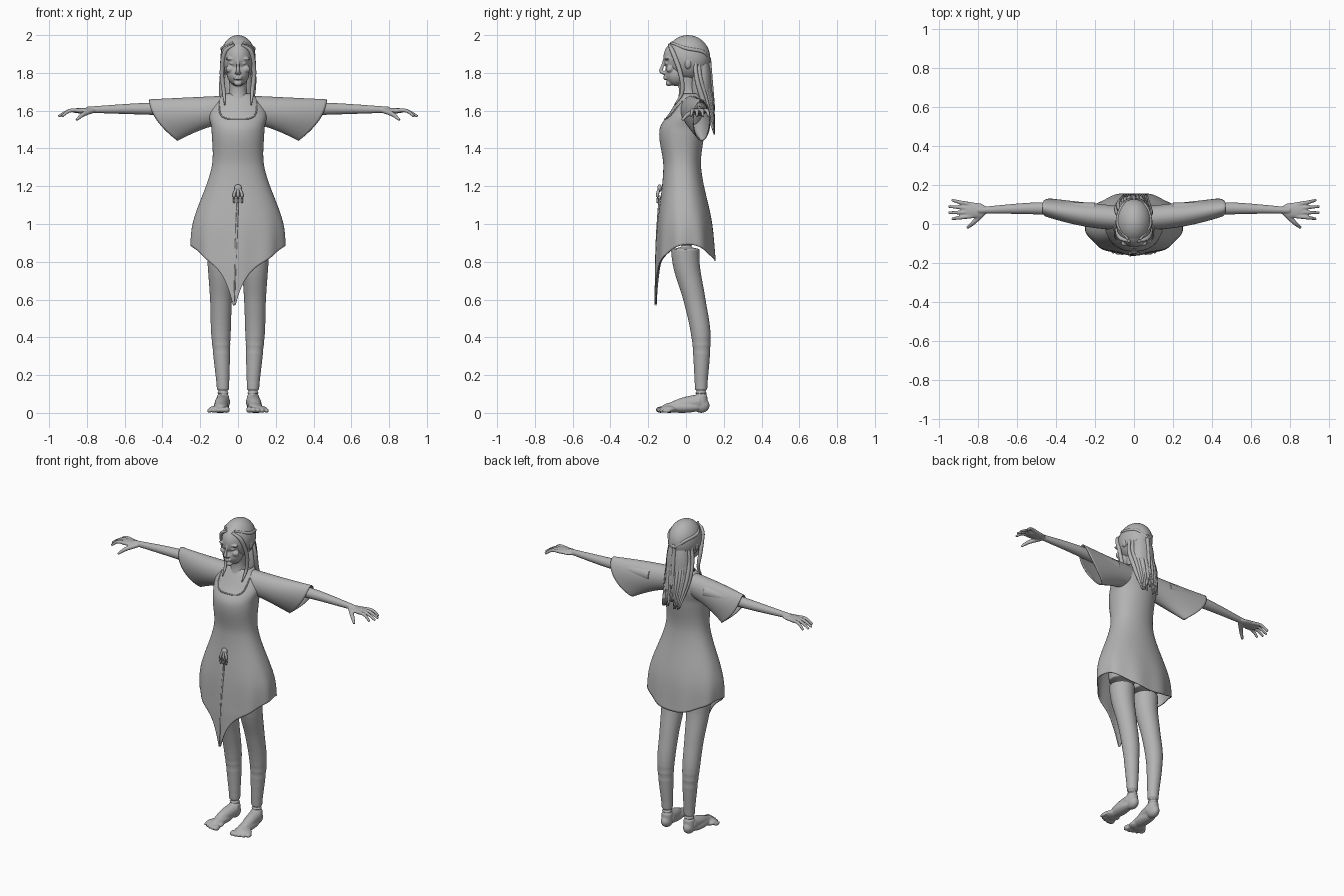
import bpy
import bmesh
import random
from math import sin, cos, pi, asin, exp, sqrt, copysign
from mathutils import Vector

random.seed(4)
if "Cube" in bpy.data.objects:
    bpy.data.objects.remove(bpy.data.objects["Cube"])

grey = bpy.data.materials.new("plain_grey")
grey.use_nodes = True
shade = (0.45, 0.45, 0.45, 1)
grey.diffuse_color = shade
grey.node_tree.nodes["Principled BSDF"].inputs["Base Color"].default_value = shade


def sample(rows, position):
    """Smooth interpolation of rows whose first column is the parameter."""
    position = min(max(position, rows[0][0]), rows[-1][0])
    i = 0
    while i < len(rows) - 2 and position > rows[i + 1][0]:
        i += 1
    start, end = rows[i], rows[i + 1]
    before, after = rows[max(i - 1, 0)], rows[min(i + 2, len(rows) - 1)]
    span = end[0] - start[0]
    u = (position - start[0]) / span
    ease = u * u * (3 - 2 * u)
    values = []
    for a, b, p, n in zip(start[1:], end[1:], before[1:], after[1:]):
        slope_a = (b - p) / (end[0] - before[0]) * span
        slope_b = (n - a) / (after[0] - start[0]) * span
        curve = slope_a * u * (1 - u) ** 2 - slope_b * u * u * (1 - u)
        values.append(a + (b - a) * ease + curve)
    return values


def skin(bm, rings, cap=True):
    """Join rings of points into a closed or open surface."""
    loops = [[bm.verts.new(point) for point in ring] for ring in rings]
    for lower, upper in zip(loops, loops[1:]):
        for i in range(len(lower)):
            bm.faces.new((lower[i - 1], lower[i], upper[i], upper[i - 1]))
    if cap:
        bm.faces.new(loops[0])
        bm.faces.new(loops[-1])


def tube(bm, points, sides=14, steps=6):
    """Rounded limb or strand; points hold x, y, z and radius."""
    rows = [(i, *point) for i, point in enumerate(points)]
    count = (len(points) - 1) * steps
    path = [sample(rows, k / steps) for k in range(count + 1)]
    rings = []
    for k, (x, y, z, radius) in enumerate(path):
        ahead, behind = path[min(k + 1, count)], path[max(k - 1, 0)]
        direction = Vector(ahead[:3]) - Vector(behind[:3])
        turn = direction.to_track_quat('Z', 'Y')
        angles = [2 * pi * i / sides for i in range(sides)]
        rings.append([Vector((x, y, z)) + turn @ Vector((cos(w), sin(w), 0)) * radius
                      for w in angles])
    skin(bm, rings)


def ball(bm, centre, size):
    sphere = bmesh.ops.create_uvsphere(bm, u_segments=32, v_segments=20, radius=1)
    for vert in sphere["verts"]:
        vert.co = Vector([c + s * p for c, s, p in zip(centre, size, vert.co)])


def finish(name, bm, mirror=False, voxel=0, thickness=0):
    bmesh.ops.recalc_face_normals(bm, faces=bm.faces)
    mesh = bpy.data.meshes.new(name)
    bm.to_mesh(mesh)
    bm.free()
    mesh.materials.append(grey)
    mesh.polygons.foreach_set("use_smooth", [True] * len(mesh.polygons))
    part = bpy.data.objects.new(name, mesh)
    bpy.context.collection.objects.link(part)
    if thickness:
        cloth = part.modifiers.new("cloth", 'SOLIDIFY')
        cloth.thickness, cloth.offset = thickness, -1
    if voxel:
        fuse = part.modifiers.new("fuse", 'REMESH')
        fuse.mode, fuse.voxel_size, fuse.use_smooth_shade = 'VOXEL', voxel, True
        soften = part.modifiers.new("soften", 'SMOOTH')
        soften.factor, soften.iterations = 0.5, 3
    if mirror:
        part.modifiers.new("other_side", 'MIRROR').use_mirror_merge = False


# Dress: each profile row holds height, half width, front and back
profile = [(.8, .25, -.16, .16), (1, .24, -.15, .14), (1.3, .14, -.12, .08),
           (1.5, .14, -.14, .1), (1.6, .15, -.08, .11), (1.7, .07, -.02, .08)]


def dress_point(angle, z):
    half_width, front, back = sample(profile, z)
    folding = min(max((1.1 - z) * 4, 0), 1)
    fold = 1 + .02 * folding * cos(9 * angle)
    depth = copysign(abs(cos(angle)) ** .85, cos(angle)) * fold
    y = (front + back) / 2 - (back - front) / 2 * depth
    return half_width * fold * sin(angle), y, z


def hem_height(angle):
    tip = exp(-5 * abs(angle + .08))
    return .84 - .05 * cos(2 * angle) - .015 * cos(angle) - .235 * tip


bm = bmesh.new()
top, rows, columns = 1.69, 70, 120
angles = [2 * pi * i / columns - pi for i in range(columns)]
skin(bm, [[dress_point(w, top + (hem_height(w) - top) * k / rows) for w in angles]
          for k in range(rows + 1)], cap=False)
finish("dress", bm, thickness=.006)

# Neckline edge, laid on the dress as a rounded U
bm = bmesh.new()
edge = []
for k in range(25):
    angle = pi * k / 24
    x = copysign(.1 * sqrt(abs(cos(angle))), -cos(angle))
    z = 1.65 - .095 * sqrt(abs(sin(angle)))
    y = dress_point(asin(x / sample(profile, z)[0]), z)[1]
    edge.append((x, y, z, .004))
tube(bm, edge, sides=8, steps=3)
finish("neckline_trim", bm)

# Waist tie with three loops and a hanging cord
bm = bmesh.new()
ball(bm, (0, -.14, 1.19), (.02, .012, .02))
for x in (-.02, 0, .02):
    tube(bm, [(0, -.14, 1.2, .006), (x, -.15, 1.16, .008), (x, -.15, 1.11, .005)])
tube(bm, [(0, -.14, 1.15, .005), (-.01, -.155, .9, .006), (-.02, -.165, .57, .002)])
finish("waist_tie", bm)

# Flared sleeves with a slanted, drooping opening
bm = bmesh.new()
rings = []
for k in range(31):
    t = k / 30
    upper = Vector((.05 + .42 * t, 0, 1.68 - .02 * t))
    lower = Vector((.07 + .25 * t, 0, 1.53 - .09 * t ** 1.5))
    front, back = -.03 + .065 * t * t, .09 + .04 * t
    ring = []
    for i in range(40):
        angle = 2 * pi * i / 40
        point = (upper + lower) / 2 + (upper - lower) / 2 * cos(angle)
        point.x += .035 * t * sin(angle) ** 2
        point.y = (front + back) / 2 + (back - front) / 2 * sin(angle)
        ring.append(point)
    rings.append(ring)
skin(bm, rings, cap=False)
finish("sleeve", bm, mirror=True, thickness=.006)

# Arms, palms, fingers and thumbs
bm = bmesh.new()
tube(bm, [(.2, .07, 1.61, .04), (.5, .08, 1.61, .031), (.8, .07, 1.605, .016)], sides=24)
ball(bm, (.82, .07, 1.6), (.07, .04, .015))
for i in range(4):
    y = .1 - .02 * i
    tip = .96 - .018 * abs(i - 1.5)
    spread = .122 - .032 * i
    tube(bm, [(.83, y, 1.6, .011), (.89, (y + spread) / 2, 1.6, .01), (tip, spread, 1.57, .007)])
tube(bm, [(.77, .06, 1.6, .014), (.82, .01, 1.58, .012), (.855, -.02, 1.55, .007)])
finish("arm", bm, mirror=True, voxel=.004)

# Legs, feet and toes
bm = bmesh.new()
tube(bm, [(.09, 0, 1, .085), (.09, 0, .8, .072), (.09, .045, .6, .058), (.09, .08, .4, .051),
          (.08, .08, .15, .034), (.08, .08, .05, .034)], sides=28)
ball(bm, (.08, .08, .04), (.033, .045, .04))
tube(bm, [(.08, .07, .06, .04), (.09, -.02, .045, .035), (.1, -.11, .02, .02)])
ball(bm, (.09, -.02, .03), (.04, .11, .03))
ball(bm, (.1, -.09, .02), (.056, .045, .02))
for i in range(5):
    radius = .017 - .0015 * i
    ball(bm, (.06 + .023 * i, .002 * i * i - .135, radius), (radius, .025, radius))
finish("leg", bm, mirror=True, voxel=.005)

# Head, face and neck
bm = bmesh.new()
ball(bm, (0, -.02, 1.88), (.077, .1, .1))
ball(bm, (0, -.05, 1.8), (.06, .062, .07))
tube(bm, [(0, .02, 1.62, .08), (0, .01, 1.7, .048), (0, 0, 1.8, .05)], sides=24)
tube(bm, [(0, -.112, 1.88, .007), (0, -.125, 1.835, .008), (0, -.132, 1.81, .011),
          (0, -.11, 1.795, .008)])
for side in (-1, 1):
    ball(bm, (side * .034, -.1, 1.875), (.034, .014, .008))
    ball(bm, (side * .04, -.085, 1.82), (.025, .02, .02))
    ball(bm, (side * .03, -.1, 1.85), (.014, .012, .008))
    ball(bm, (side * .01, -.118, 1.8), (.008, .01, .007))
    ball(bm, (side * .08, .01, 1.85), (.016, .02, .03))
for z in (1.768, 1.78):
    ball(bm, (0, -.108, z), (.024, .012, .005))
ball(bm, (0, -.09, 1.745), (.022, .018, .015))
finish("head", bm, voxel=.004)

# Hair: crown, back fall, loose strands, front locks and braids
bm = bmesh.new()
ball(bm, (0, .01, 1.88), (.093, .118, .12))
ball(bm, (0, .08, 1.72), (.078, .055, .2))
for k in range(15):
    u = k / 7 - 1
    bend = sqrt(1 - .75 * u * u)
    sway = random.uniform(-.01, .01)
    tube(bm, [(.065 * u, .1 * bend, 1.9, .008), (.085 * u, .11 * bend, 1.78, .012),
              (.08 * u + sway, .05 + .085 * bend, 1.65, .013),
              (.06 * u - sway, .15, 1.5 + sway * 3, .004)])
for side in (-1, 1):
    tube(bm, [(side * .02, -.09, 1.95, .006), (side * .07, -.07, 1.91, .012),
              (side * .085, -.03, 1.8, .012), (side * .075, -.02, 1.7, .01),
              (side * .07, -.06, 1.63, .003)])
    tube(bm, [(side * .03, -.08, 1.96, .006), (side * .083, 0, 1.93, .009),
              (side * .06, .09, 1.91, .01), (0, .125, 1.86, .01)])
tube(bm, [(0, .12, 1.88, .012), (0, .13, 1.75, .013), (0, .15, 1.6, .005)])
finish("hair", bm)
